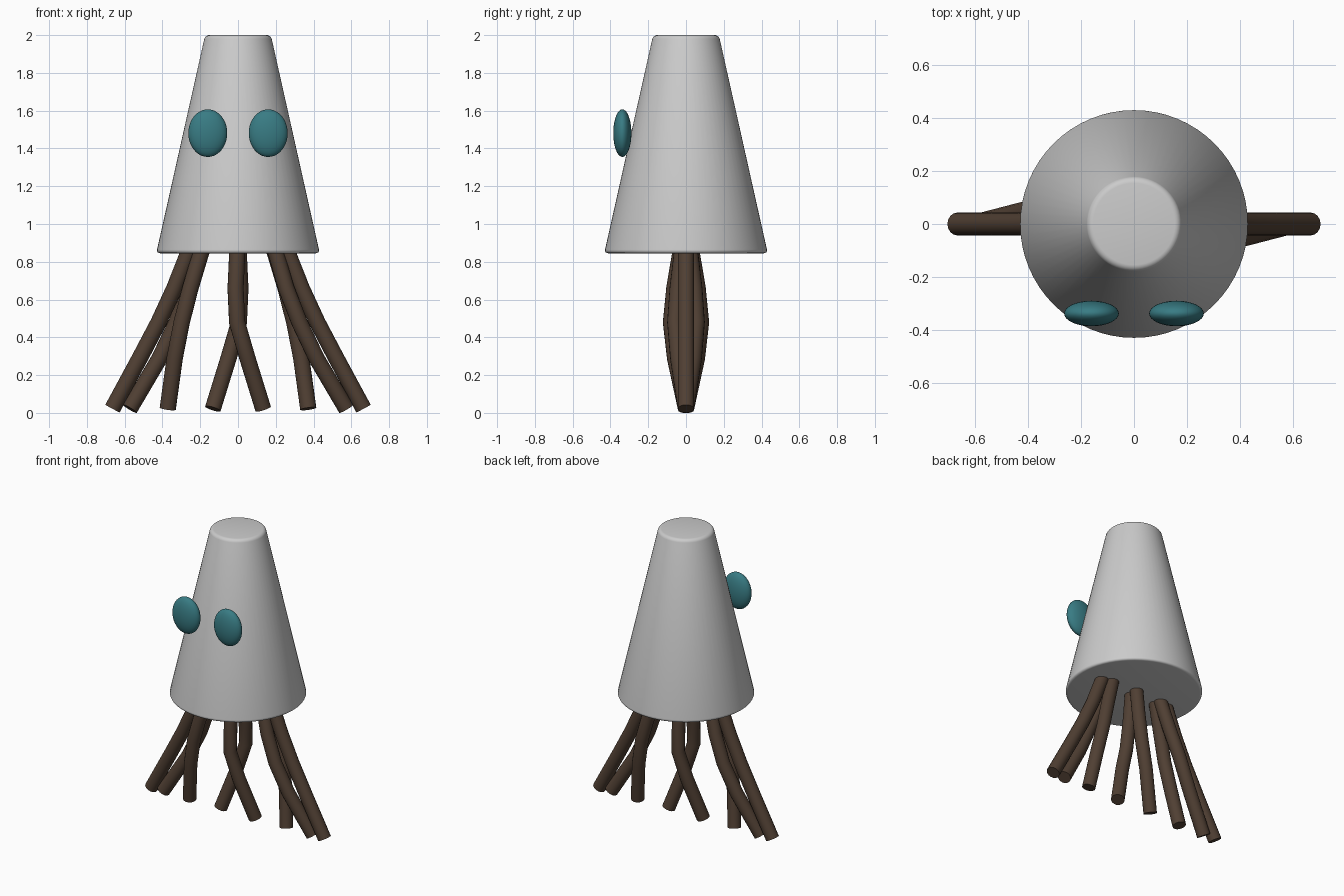
import bpy, math

if "Cube" in bpy.data.objects:
    bpy.data.objects.remove(bpy.data.objects["Cube"])


def material(name, rgb):
    m = bpy.data.materials.new(name)
    m.diffuse_color = (*rgb, 1)
    m.use_nodes = True
    m.node_tree.nodes["Principled BSDF"].inputs["Base Color"].default_value = m.diffuse_color
    return m


BROWN = material("dark_brown", (0.08, 0.05, 0.033))
TEAL = material("teal", (0.04, 0.2, 0.23))


def smooth(obj):
    bpy.ops.object.select_all(action='DESELECT')
    obj.select_set(True)
    bpy.context.view_layer.objects.active = obj
    bpy.ops.object.shade_smooth_by_angle(angle=math.radians(40))


# Tapered body with softly rounded rims
bpy.ops.mesh.primitive_cone_add(vertices=64, radius1=0.433, radius2=0.174,
                                depth=1.155, location=(0, 0, 1.4225))
body = bpy.context.object
body.name = "body"
bevel = body.modifiers.new("rim", 'BEVEL')
bevel.width = 0.02
bevel.segments = 4
bevel.limit_method = 'ANGLE'
bevel.angle_limit = math.radians(40)
bpy.ops.object.modifier_apply(modifier="rim")
smooth(body)

# Flattened oval eyes
for side, x in (("left", -0.16), ("right", 0.16)):
    bpy.ops.mesh.primitive_uv_sphere_add(segments=32, ring_count=20, radius=1,
                                         location=(x, -0.337, 1.481))
    eye = bpy.context.object
    eye.name = side + "_eye"
    eye.scale = (0.103, 0.048, 0.126)
    bpy.ops.object.transform_apply(location=False, rotation=False, scale=True)
    eye.data.materials.append(TEAL)
    smooth(eye)


# Round tentacle swept along a bent path, then turned into a mesh
def tentacle(name, points):
    curve = bpy.data.curves.new(name + "_path", 'CURVE')
    curve.dimensions = '3D'
    curve.bevel_depth = 0.043
    curve.bevel_resolution = 6
    curve.use_fill_caps = True
    spline = curve.splines.new('POLY')
    spline.points.add(len(points) - 1)
    for p, co in zip(spline.points, points):
        p.co = (*co, 1)
    obj = bpy.data.objects.new(name, curve)
    bpy.context.collection.objects.link(obj)
    bpy.ops.object.select_all(action='DESELECT')
    obj.select_set(True)
    bpy.context.view_layer.objects.active = obj
    bpy.ops.object.convert(target='MESH')
    obj = bpy.context.object
    obj.name = name
    obj.data.materials.clear()
    obj.data.materials.append(BROWN)
    smooth(obj)


# x along each path at these heights; y bows out in the middle
HEIGHTS = (0.98, 0.85, 0.66, 0.48, 0.29, 0.022)
BOW = (0.0, 0.03, 0.062, 0.08, 0.058, 0.0)
PATHS = {
    "outer": (0, (0.22, 0.262, 0.337, 0.42, 0.52, 0.665)),
    "second": (-0.71, (0.16, 0.2, 0.255, 0.325, 0.415, 0.573)),
    "third": (0.71, (0.15, 0.195, 0.252, 0.298, 0.335, 0.372)),
    "inner": (-1, (0.0, -0.004, -0.013, -0.005, 0.05, 0.133)),
}

# Each path repeats turned half a circle about the centre
for name, (bow, xs) in PATHS.items():
    for side, s in (("right", 1), ("left", -1)):
        tentacle(f"{side}_{name}_tentacle",
                 [(s * x, s * bow * b, z) for x, b, z in zip(xs, BOW, HEIGHTS)])
